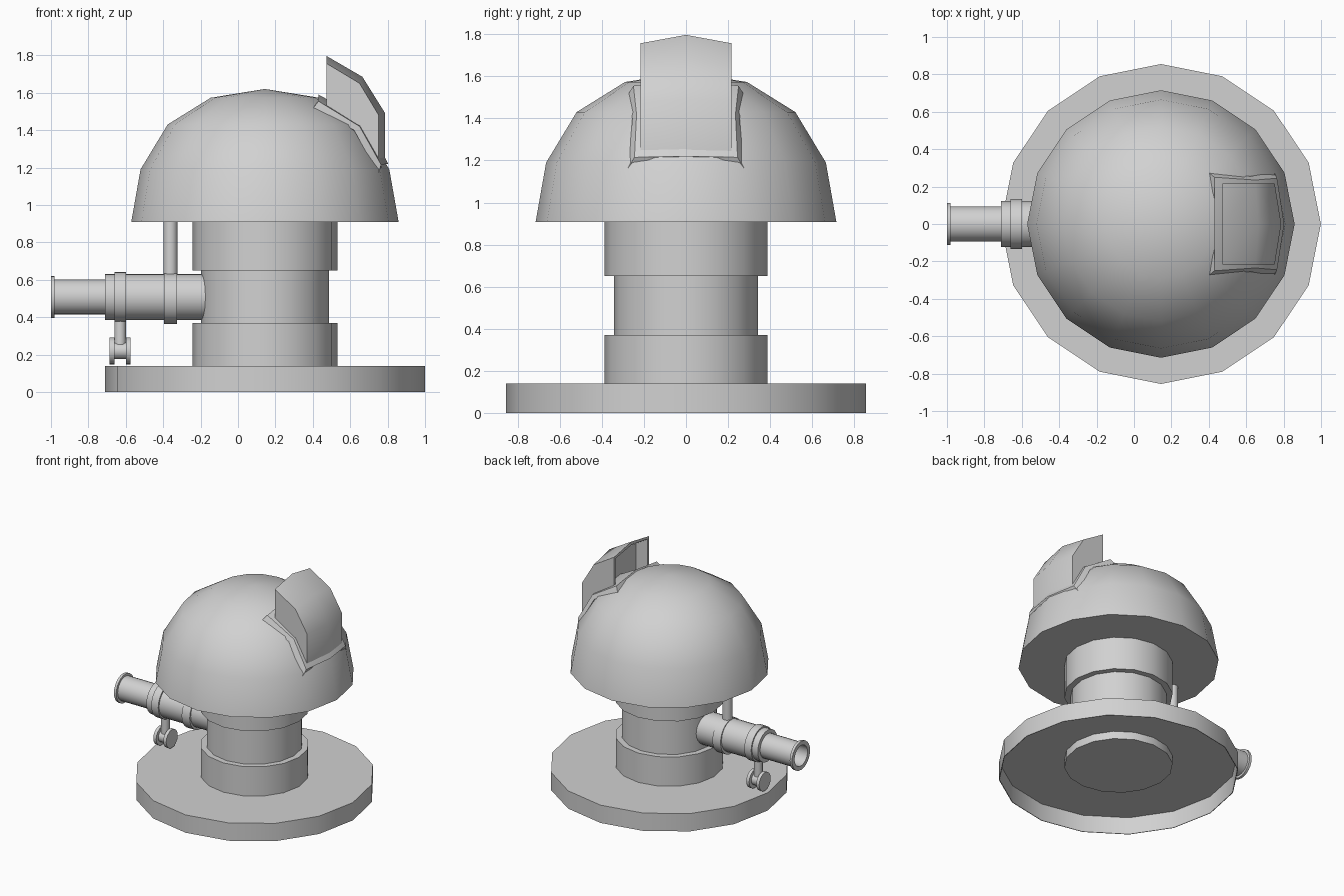
import bpy, bmesh, math
from mathutils import Vector

if "Cube" in bpy.data.objects:
    bpy.data.objects.remove(bpy.data.objects["Cube"], do_unlink=True)

CX = 0.144  # turret axis
GREY = (0.64, 0.64, 0.64, 1.0)
grey = bpy.data.materials.new("light_grey")
grey.use_nodes = True
grey.diffuse_color = GREY
grey.node_tree.nodes["Principled BSDF"].inputs["Base Color"].default_value = GREY


def finish(name, bm):
    """Turn a bmesh into a shaded, coloured object."""
    bmesh.ops.recalc_face_normals(bm, faces=bm.faces)
    mesh = bpy.data.meshes.new(name)
    bm.to_mesh(mesh)
    bm.free()
    mesh.materials.append(grey)
    obj = bpy.data.objects.new(name, mesh)
    bpy.context.collection.objects.link(obj)
    bpy.ops.object.select_all(action='DESELECT')
    obj.select_set(True)
    bpy.context.view_layer.objects.active = obj
    bpy.ops.object.shade_smooth_by_angle(angle=math.radians(40))
    return obj


def lathe(name, profile, origin, axis='Z', sides=16):
    """Revolve (radius, height) points around the Z or X axis through origin."""
    bm = bmesh.new()
    rings = []
    for r, h in profile:
        ring = []
        for i in range(sides if r else 1):
            a = math.tau * i / sides
            c, s = r * math.cos(a), r * math.sin(a)
            p = Vector((c, s, h)) if axis == 'Z' else Vector((h, c, s))
            ring.append(bm.verts.new(p + Vector(origin)))
        rings.append(ring)
    for a, b in zip(rings, rings[1:]):
        for i in range(sides):
            j = (i + 1) % sides
            quad = [a[i % len(a)], a[j % len(a)], b[j % len(b)], b[i % len(b)]]
            bm.faces.new(list(dict.fromkeys(quad)))
    return finish(name, bm)


def rod(name, r, start, end, origin, axis='Z', sides=16):
    return lathe(name, [(0, start), (r, start), (r, end), (0, end)], origin, axis, sides)


def loft(loops):
    """Bridge equal loops of points and cap both ends."""
    bm = bmesh.new()
    rows = [[bm.verts.new(p) for p in loop] for loop in loops]
    n = len(rows[0])
    for a, b in zip(rows, rows[1:]):
        for i in range(n):
            j = (i + 1) % n
            bm.faces.new((a[i], a[j], b[j], b[i]))
    bm.faces.new(rows[0])
    bm.faces.new(rows[-1])
    bmesh.ops.recalc_face_normals(bm, faces=bm.faces)
    return bm


# Base: round plate, hollow underneath
lathe("base_plate", [(0, .14), (.855, .14), (.855, 0), (.85, 0), (.85, .135), (0, .135)],
      (CX, 0, 0))

# Column with a narrower waist
lathe("column", [(0, .075), (.387, .075), (.387, .37), (.343, .37), (.343, .65),
                 (.387, .65), (.387, .93), (0, .93)], (CX, 0, 0))

# Dome
lathe("dome", [(0, .908), (.715, .908), (.665, 1.19), (.52, 1.43), (.29, 1.573), (0, 1.62)],
      (CX, 0, 0))

# Side pipe with open flanged mouth and two collars
PIPE = (0, 0, .508)
lathe("side_pipe", [(0, -.6), (.08, -.6), (.08, -1), (.112, -1), (.112, -.98), (.094, -.98),
                    (.094, -.71), (.123, -.71), (.123, -.15), (0, -.15)], PIPE, 'X', 24)
rod("outer_collar", .134, -.66, -.60, PIPE, 'X', 24)
rod("inner_collar", .136, -.395, -.325, (0, 0, .5), 'X', 24)
rod("riser_pipe", .037, .55, .92, (-.361, 0, 0))

# Drain valve: stem, axle and two end discs
rod("valve_stem", .031, .22, .42, (-.63, 0, 0))
rod("valve_axle", .045, -.67, -.59, (0, 0, .22), 'X')
for side, x in (("outer", -.686), ("inner", -.599)):
    rod(side + "_valve_disc", .072, x, x + .025, (0, 0, .22), 'X')

# Raised frame on the dome: each station has skirt, lip and ridge points
stations = [((.40, .275, 1.515), (.43, .25, 1.555), (.43, 0, 1.59), (.40, 0, 1.53)),
            ((.62, .255, 1.40), (.65, .235, 1.42), (.68, 0, 1.455), (.60, 0, 1.38)),
            ((.75, .275, 1.165), (.765, .245, 1.215), (.803, 0, 1.22), (.77, 0, 1.165))]
loops = []
for skirt, lip, ridge, under in stations:
    mirror = [(p[0], -p[1], p[2]) for p in (lip, skirt)]
    loops.append([skirt, lip, ridge] + mirror + [under])
finish("visor_frame", loft(loops))

# Visor hood: side outline, ridge outline, side outline
inner = [(.6, 1.2), (.472, 1.45)]
edge = [(.472, 1.757), (.65, 1.65), (.752, 1.48), (.752, 1.2)] + inner
crest = [(.472, 1.797), (.665, 1.685), (.787, 1.49), (.785, 1.2)] + inner
bm = loft([[(x, y, z) for x, z in outline]
           for y, outline in ((-.217, edge), (0, crest), (.217, edge))])
# Recess in the rear of the hood
rear = [f for f in bm.faces if f.normal.x < -.95]
bmesh.ops.inset_region(bm, faces=rear, thickness=.025)
bmesh.ops.inset_region(bm, faces=rear, thickness=.004)
bmesh.ops.translate(bm, verts=list({v for f in rear for v in f.verts}), vec=(.1, 0, -.06))
finish("visor_hood", bm)
